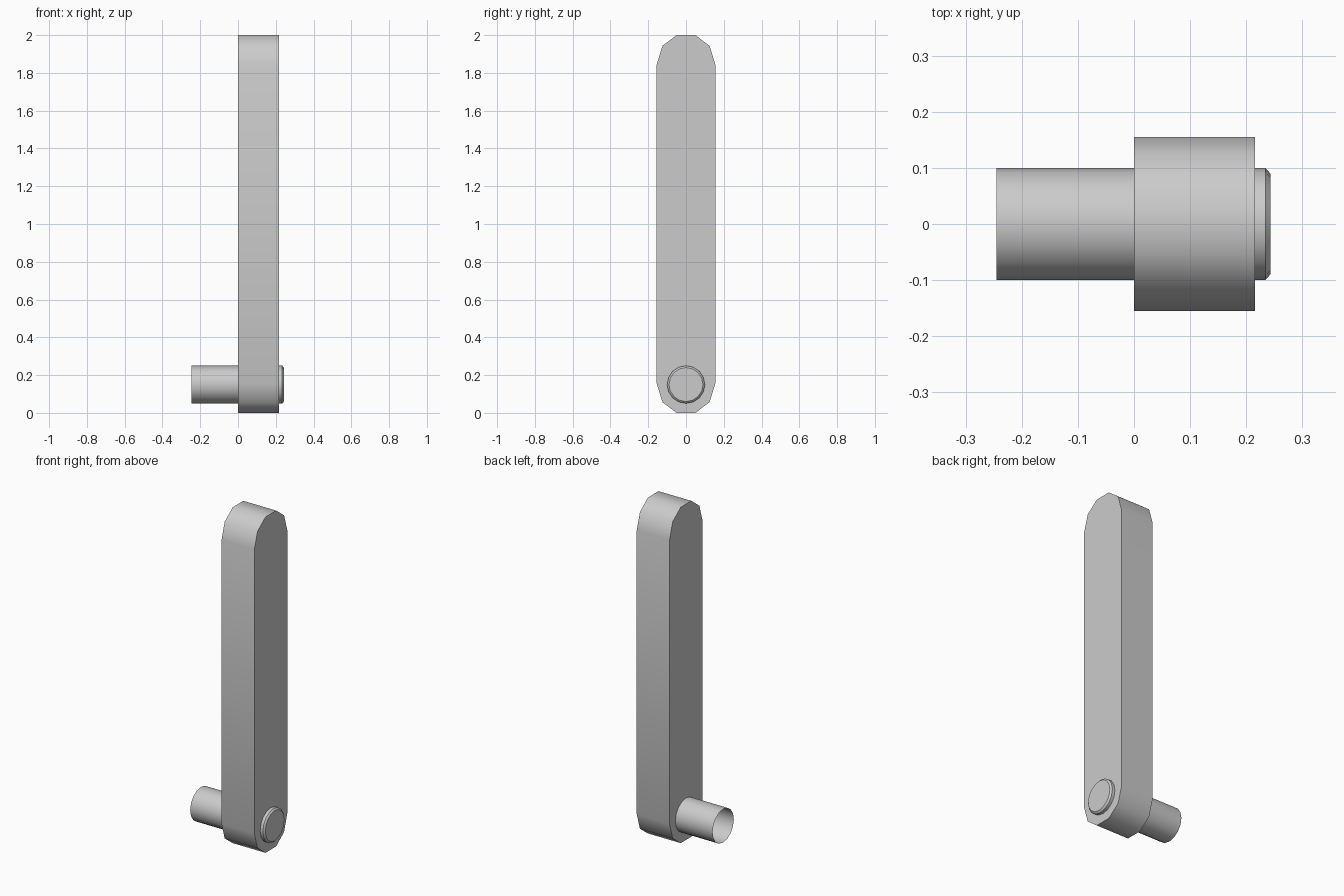
import bpy
from math import cos, sin, pi, radians

if "Cube" in bpy.data.objects:
    bpy.data.objects.remove(bpy.data.objects["Cube"])


def make_object(name, verts, faces, angle):
    mesh = bpy.data.meshes.new(name)
    mesh.from_pydata(verts, [], faces)
    obj = bpy.data.objects.new(name, mesh)
    bpy.context.collection.objects.link(obj)
    bpy.ops.object.select_all(action='DESELECT')
    bpy.context.view_layer.objects.active = obj
    obj.select_set(True)
    bpy.ops.object.shade_smooth_by_angle(angle=radians(angle))
    return obj


def loft(name, rings, caps, angle):
    """Join equal rings (counter-clockwise seen from +x) along x."""
    n = len(rings[0])
    verts = [p for ring in rings for p in ring]
    faces = [(r * n + i, r * n + (i + 1) % n, (r + 1) * n + (i + 1) % n, (r + 1) * n + i)
             for r in range(len(rings) - 1) for i in range(n)]
    # reverse so that side normals point outwards
    faces = [f[::-1] for f in faces]
    if caps[0]:
        faces.append(tuple(reversed(range(n))))
    if caps[1]:
        faces.append(tuple(range(len(verts) - n, len(verts))))
    return make_object(name, verts, [tuple(f) for f in faces], angle)


# Lever arm: a long bar with faceted round ends
quarter = [(0.05, 0.0), (0.125, 0.057), (0.155, 0.155)]
right = quarter + [(y, 2 - z) for y, z in reversed(quarter)]
outline = right + [(-y, z) for y, z in reversed(right)]
loft("lever_arm", [[(x, y, z) for y, z in outline] for x in (0.0, 0.216)],
     (True, True), 60)

# Pivot pin: tube open at the back, bevelled smooth cap at the front
SIDES = 16


def circle(x, r):
    return [(x, r * cos(2 * pi * i / SIDES), 0.15 + r * sin(2 * pi * i / SIDES))
            for i in range(SIDES)]


loft("pivot_pin", [circle(-0.245, 0.1), circle(0.234, 0.1), circle(0.243, 0.09)],
     (False, True), 45)
